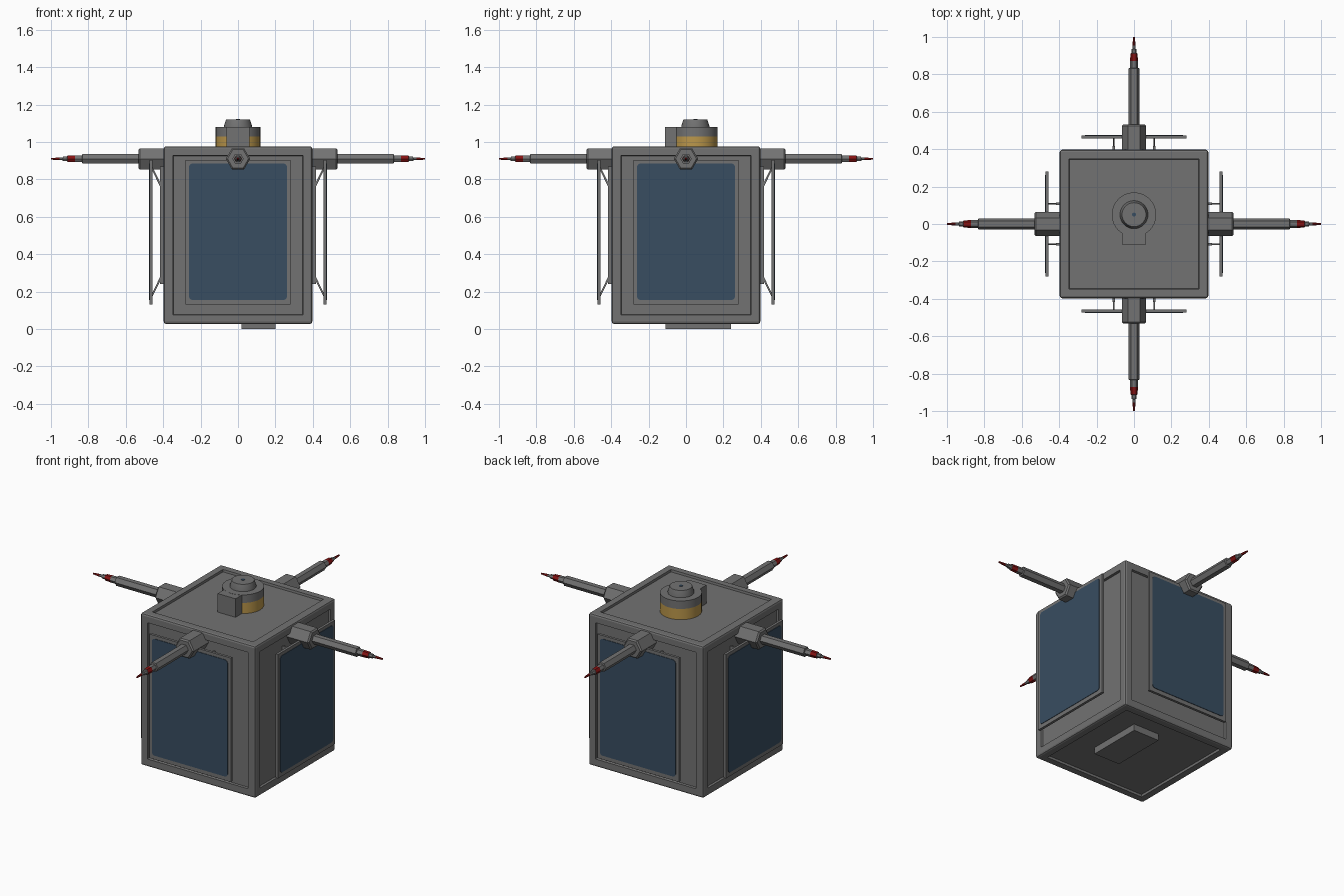
import bpy, bmesh, math
from mathutils import Matrix, Vector

if "Cube" in bpy.data.objects:
    bpy.data.objects.remove(bpy.data.objects["Cube"])


def material(name, rgb):
    m = bpy.data.materials.new(name)
    m.diffuse_color = (*rgb, 1)
    m.use_nodes = True
    m.node_tree.nodes["Principled BSDF"].inputs["Base Color"].default_value = m.diffuse_color
    return m


GREY = material("hull grey", (0.17, 0.17, 0.17))
BLUE = material("solar blue", (0.04, 0.075, 0.12))
GOLD = material("gold foil", (0.50, 0.31, 0.07))
RED = material("marker red", (0.24, 0.006, 0.006))


def finish(bm, name, mats, matrix=Matrix.Identity(4), smooth=False):
    bmesh.ops.recalc_face_normals(bm, faces=bm.faces)
    me = bpy.data.meshes.new(name)
    bm.to_mesh(me)
    bm.free()
    for m in mats:
        me.materials.append(m)
    ob = bpy.data.objects.new(name, me)
    bpy.context.collection.objects.link(ob)
    ob.matrix_world = matrix
    if smooth:
        bpy.ops.object.select_all(action='DESELECT')
        bpy.context.view_layer.objects.active = ob
        ob.select_set(True)
        bpy.ops.object.shade_smooth_by_angle(angle=math.radians(35))
    return ob


def add_box(bm, lo, hi):
    lo, hi = Vector(lo), Vector(hi)
    mat = Matrix.Translation((lo + hi) / 2) @ Matrix.Diagonal((*(hi - lo), 1))
    return bmesh.ops.create_cube(bm, size=1, matrix=mat)["verts"]


def add_bar(bm, a, b, w):
    a, b = Vector(a), Vector(b)
    d = b - a
    mat = (Matrix.Translation((a + b) / 2) @ d.to_track_quat('Z', 'Y').to_matrix().to_4x4()
           @ Matrix.Diagonal((w, w, d.length, 1)))
    bmesh.ops.create_cube(bm, size=1, matrix=mat)


def add_lathe(bm, profile, sides):
    """profile: (distance along z, radius, material index of the band that follows)"""
    rings = [[bm.verts.new((r * math.cos(2 * math.pi * i / sides),
                            r * math.sin(2 * math.pi * i / sides), z))
              for i in range(sides)] for z, r, _ in profile]
    for k in range(len(rings) - 1):
        for i in range(sides):
            j = (i + 1) % sides
            f = bm.faces.new((rings[k][i], rings[k][j], rings[k + 1][j], rings[k + 1][i]))
            f.material_index = profile[k][2]
    bm.faces.new(rings[0][::-1]).material_index = profile[0][2]
    bm.faces.new(rings[-1]).material_index = profile[-1][2]


# Body: softened cube with a recessed field on every side
bm = bmesh.new()
add_box(bm, (-0.397, -0.397, 0.027), (0.397, 0.397, 0.977))
bmesh.ops.bevel(bm, geom=bm.edges[:], offset=0.012, segments=2, profile=0.5, affect='EDGES')
fields = sorted(bm.faces, key=lambda f: f.calc_area())[-6:]
bmesh.ops.inset_individual(bm, faces=fields, thickness=0.052, depth=0)
bmesh.ops.inset_individual(bm, faces=fields, thickness=0.003, depth=-0.014)
finish(bm, "body", [GREY])

# Bottom plate
bm = bmesh.new()
add_box(bm, (0.02, -0.11, 0.0), (0.20, 0.24, 0.05))
finish(bm, "bottom_plate", [GREY])

# Sensor turret on the roof, gold lower band
place = Matrix.Translation((0, 0.05, 0))
bm = bmesh.new()
add_lathe(bm, [(0.955, 0.119, 1), (1.03, 0.119, 0), (1.08, 0.119, 0)], 32)
finish(bm, "turret_drum", [GREY, GOLD], place, True)

bm = bmesh.new()
add_lathe(bm, [(1.07, 0.075, 0), (1.085, 0.075, 0), (1.12, 0.064, 0)], 32)
finish(bm, "turret_cap", [GREY], place, True)

bm = bmesh.new()
add_lathe(bm, [(1.118, 0.011, 0), (1.122, 0.011, 0)], 12)
finish(bm, "turret_lens", [BLUE], place)

bm = bmesh.new()
add_box(bm, (-0.062, -0.113, 0.955), (0.062, 0.02, 1.079))
finish(bm, "turret_housing", [GREY])

# Antenna bands from hub to tip: (distance, radius, material)
HUB = [(0.375, 0.065, 0), (0.525, 0.065, 0), (0.533, 0.056, 0)]
ROD = [(0.52, 0.03, 0), (0.832, 0.03, 0), (0.834, 0.021, 0), (0.872, 0.021, 1),
       (0.912, 0.019, 0), (0.914, 0.014, 0), (0.935, 0.013, 0),
       (0.937, 0.009, 0), (0.955, 0.008, 1), (1.0, 0.005, 1)]
OUTWARD = Matrix.Translation((0, 0, 0.91)) @ Matrix.Rotation(math.pi / 2, 4, 'X')

for i, side in enumerate(("front", "right", "back", "left")):
    turn = Matrix.Rotation(i * math.pi / 2, 4, 'Z')

    # Hexagonal hub and stepped antenna
    bm = bmesh.new()
    add_lathe(bm, HUB, 6)
    finish(bm, side + "_antenna_hub", [GREY], turn @ OUTWARD)
    bm = bmesh.new()
    add_lathe(bm, ROD, 6)
    finish(bm, side + "_antenna", [GREY, RED], turn @ OUTWARD)

    # Solar panel frame
    bm = bmesh.new()
    add_box(bm, (-0.282, -0.474, 0.13), (0.282, -0.458, 0.905))
    finish(bm, side + "_panel_frame", [GREY], turn)

    # Solar cells: thin plate with rounded corners
    bm = bmesh.new()
    pts = []
    for c, (sx, sz) in enumerate(((1, 1), (-1, 1), (-1, -1), (1, -1))):
        for k in range(5):
            a = math.pi / 2 * (c + k / 4)
            pts.append(bm.verts.new((sx * 0.242 + 0.02 * math.cos(a), -0.472,
                                     0.52 + sz * 0.345 + 0.02 * math.sin(a))))
    face = bm.faces.new(pts)
    new = bmesh.ops.extrude_face_region(bm, geom=[face])["geom"]
    bmesh.ops.translate(bm, vec=(0, -0.005, 0),
                        verts=[g for g in new if isinstance(g, bmesh.types.BMVert)])
    finish(bm, side + "_solar_cells", [BLUE], turn)

    # Panel brackets: rails on the body with slanted struts
    bm = bmesh.new()
    for x in (-0.108, 0.108):
        add_box(bm, (x - 0.006, -0.416, 0.24), (x + 0.006, -0.38, 0.87))
        add_bar(bm, (x, -0.41, 0.28), (x, -0.462, 0.175), 0.01)
        add_bar(bm, (x, -0.41, 0.76), (x, -0.462, 0.865), 0.01)
    finish(bm, side + "_panel_brackets", [GREY], turn)
